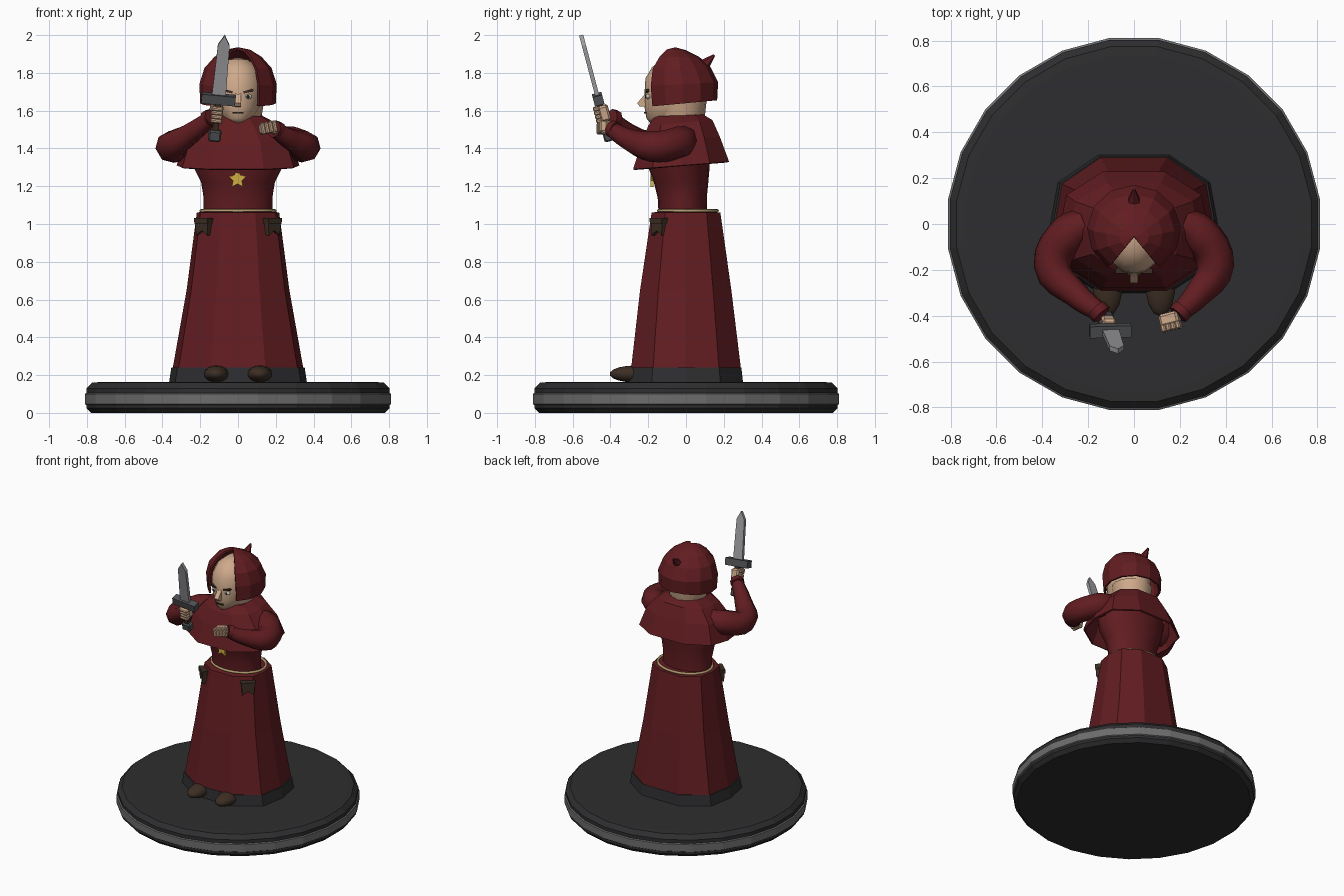
import bpy, bmesh, math
from mathutils import Vector, Matrix

if "Cube" in bpy.data.objects:
    bpy.data.objects.remove(bpy.data.objects["Cube"])

def mat(name, c):
    m = bpy.data.materials.new(name)
    m.diffuse_color = (*c, 1)
    m.use_nodes = True
    m.node_tree.nodes["Principled BSDF"].inputs["Base Color"].default_value = m.diffuse_color
    return m

RED = mat("red_cloth", (.12, .012, .015))
SKIN = mat("skin", (.62, .40, .26))
DARK = mat("dark", (.027, .027, .029))
BAND = mat("band_grey", (.15, .15, .15))
STEEL = mat("steel", (.33, .33, .35))
IRON = mat("iron", (.08, .083, .09))
LEATHER = mat("leather", (.045, .027, .017))
GOLD = mat("gold", (.62, .42, .05))
ROPE = mat("rope", (.45, .33, .16))
WHITE = mat("eye_white", (.6, .57, .5))

def finish(name, bm, m, smooth=None, fix=True):
    if fix:
        bmesh.ops.recalc_face_normals(bm, faces=bm.faces[:])
    me = bpy.data.meshes.new(name)
    bm.to_mesh(me)
    bm.free()
    me.materials.append(m)
    ob = bpy.data.objects.new(name, me)
    bpy.context.collection.objects.link(ob)
    if smooth:
        bpy.context.view_layer.objects.active = ob
        ob.select_set(True)
        bpy.ops.object.shade_smooth_by_angle(angle=math.radians(smooth))
        ob.select_set(False)
    return ob

def circle(n, a0=0, a1=None):
    """Unit points, angle measured from the front (-y)."""
    if a1 is None:
        return [(math.sin(a0 + 2*math.pi*i/n), -math.cos(a0 + 2*math.pi*i/n)) for i in range(n)]
    return [(math.sin(a0 + (a1-a0)*i/n), -math.cos(a0 + (a1-a0)*i/n)) for i in range(n+1)]

def loft(name, sections, shape, m, smooth=None, closed=True, caps=True, thick=0):
    """Sections: z at front, z at back, half width, front y, back y."""
    bm = bmesh.new()
    rings = []
    for zf, zb, rx, yf, yb in sections:
        rings.append([bm.verts.new((rx*x, (yf+yb)/2 + (yb-yf)/2*y, (zf+zb)/2 + (zb-zf)/2*y))
                      for x, y in shape])
    n = len(shape)
    for a, b in zip(rings, rings[1:]):
        for i in range(n if closed else n-1):
            j = (i+1) % n
            bm.faces.new((a[i], a[j], b[j], b[i]))
    if caps:
        bm.faces.new(rings[0])
        bm.faces.new(rings[-1])
    ob = finish(name, bm, m, smooth)
    if thick:
        s = ob.modifiers.new("cloth", 'SOLIDIFY')
        s.thickness = thick
        s.offset = -1
    return ob

def box(name, loc, size, m, rot=Matrix(), bevel=0):
    bm = bmesh.new()
    bmesh.ops.create_cube(bm, size=1, matrix=Matrix.Translation(loc) @ rot @ Matrix.Diagonal((*size, 1)))
    if bevel:
        bmesh.ops.bevel(bm, geom=bm.edges[:], offset=bevel, segments=1, affect='EDGES')
    return finish(name, bm, m)

def ball(name, loc, r, m, seg=16, smooth=60, rot=Matrix()):
    bm = bmesh.new()
    bmesh.ops.create_uvsphere(bm, u_segments=seg, v_segments=seg*2//3, radius=1,
                              matrix=Matrix.Translation(loc) @ rot @ Matrix.Diagonal((*r, 1)))
    return finish(name, bm, m, smooth)

def tube(name, pts, m, cyclic=False):
    """Smooth tube through points (x, y, z, radius)."""
    cu = bpy.data.curves.new(name, 'CURVE')
    cu.dimensions, cu.bevel_depth, cu.bevel_resolution = '3D', 1, 2
    cu.use_fill_caps = True
    sp = cu.splines.new('BEZIER')
    sp.resolution_u = 4
    sp.use_cyclic_u = cyclic
    sp.bezier_points.add(len(pts)-1)
    for p, (x, y, z, r) in zip(sp.bezier_points, pts):
        p.co, p.radius = (x, y, z), r
        p.handle_left_type = p.handle_right_type = 'AUTO'
    cu.materials.append(m)
    ob = bpy.data.objects.new(name, cu)
    bpy.context.collection.objects.link(ob)
    return ob

def plate(name, outline, depth, m, mw):
    """Flat outline in local x/z, extruded along local y."""
    bm = bmesh.new()
    f = bm.faces.new([bm.verts.new((x, -depth/2, z)) for x, z in outline])
    ext = bmesh.ops.extrude_face_region(bm, geom=[f])
    bmesh.ops.translate(bm, vec=(0, depth, 0), verts=[v for v in ext['geom'] if isinstance(v, bmesh.types.BMVert)])
    bm.transform(mw)
    return finish(name, bm, m)

# Round stand
C24 = circle(24, math.pi/24)
disc = lambda z, r: (z, z, r, -r, r)
loft("stand", [disc(0, .785), disc(.025, .81), disc(.13, .81), disc(.16, .78), disc(.163, .74)], C24, DARK)
loft("stand_band", [disc(.042, .81), disc(.047, .818), disc(.1, .818), disc(.105, .81)], C24, BAND)

# Ten-sided robe skirt, dark hem, rope belt
half = [(.42, 1), (.91, .6), (1, 0), (.91, -.6), (.42, -1)]
TEN = half + [(-x, y) for x, y in reversed(half)]
loft("hem", [(.16, .16, .365, -.302, .302), (.24, .24, .353, -.293, .293)], TEN, DARK)
loft("skirt", [(.24, .24, .345, -.29, .29), (.65, .65, .272, -.243, .24), (1.06, 1.06, .218, -.182, .182),
               (1.065, 1.065, .19, -.15, .15)], TEN, RED)
tube("rope_belt", [(.195*x, .01+.155*y, 1.07, .009) for x, y in circle(12)], ROPE, True)

# Torso and shoulder cape
loft("torso", [(1.05, 1.05, .182, -.145, .112), (1.14, 1.14, .182, -.15, .11), (1.22, 1.22, .195, -.17, .118),
               (1.3, 1.3, .235, -.2, .125), (1.42, 1.42, .26, -.21, .13), (1.52, 1.52, .19, -.19, .12),
               (1.58, 1.58, .1, -.15, .08)], circle(20), RED, 60)
loft("cape", [(1.29, 1.33, .325, -.28, .228), (1.43, 1.46, .28, -.235, .18), (1.52, 1.55, .2, -.2, .14),
              (1.57, 1.58, .125, -.165, .09)], TEN, RED, caps=False, thick=.012)

# Head with neck and face
loft("neck", [(1.5, 1.5, .1, -.13, .08), (1.57, 1.57, .125, -.15, .1), (1.66, 1.66, .14, -.16, .11)],
     circle(16), SKIN, 60)
loft("head", [(1.535, 1.54, .05, -.19, .03), (1.56, 1.55, .085, -.21, .07), (1.62, 1.61, .117, -.22, .1),
              (1.69, 1.69, .132, -.22, .11), (1.77, 1.77, .132, -.215, .11), (1.83, 1.83, .105, -.18, .09),
              (1.87, 1.87, .055, -.13, .04), (1.88, 1.88, .01, -.07, -.03)], circle(16), SKIN, 60)
plate("nose", [(-.21, 1.70), (-.232, 1.67), (-.258, 1.64), (-.245, 1.622), (-.21, 1.62)], .034, SKIN,
      Matrix(((0, 1, 0, 0), (1, 0, 0, 0), (0, 0, 1, 0), (0, 0, 0, 1))))
box("mouth", (0, -.216, 1.588), (.06, .012, .008), LEATHER)
for s in (-1, 1):
    ball("eye", (s*.053, -.2, 1.675), (.022, .014, .013), WHITE, 12)
    ball("pupil", (s*.053, -.213, 1.675), (.008, .005, .008), DARK, 8)
    box("brow", (s*.055, -.205, 1.703), (.055, .02, .012), LEATHER, Matrix.Rotation(-s*.25, 4, 'Y'))

# Hood: dome with a wedge cut out for the face, small point at the back
a = math.radians(34)
loft("hood", [(1.62, 1.655, .2, -.21, .165), (1.73, 1.75, .205, -.22, .17), (1.82, 1.83, .178, -.205, .13),
              (1.885, 1.885, .125, -.16, .07), (1.925, 1.92, .065, -.11, 0), (1.935, 1.935, .004, -.06, -.055)],
     circle(10, a, 2*math.pi-a), RED, closed=False, caps=False, thick=.014)
bm = bmesh.new()
d = Vector((0, .075, .075))
bmesh.ops.create_cone(bm, cap_ends=True, segments=6, radius1=.042, radius2=.006, depth=d.length,
    matrix=Matrix.Translation(Vector((0, .075, 1.82)) + d/2) @ d.to_track_quat('Z', 'Y').to_matrix().to_4x4())
finish("hood_point", bm, RED)

# Fist: palm, four fingers stacked along the axis, thumb
def fist(c, axis, side):
    c, z = Vector(c), Vector(axis).normalized()
    y = Vector((0, -1, 0))
    y = (y - z*y.dot(z)).normalized()
    x = y.cross(z)
    R = Matrix((x, y, z)).transposed().to_4x4()
    M = Matrix.Translation(c) @ R
    box("palm", M @ Vector((0, -.012, 0)), (.06, .055, .085), SKIN, R, .01)
    for i in range(4):
        box("finger", M @ Vector((0, .022, -.033+.022*i)), (.062, .036, .021), SKIN, R, .006)
    box("thumb", M @ Vector((side*.03, .005, .03)), (.022, .055, .024), SKIN, R, .006)

# Sword along a slanted axis
base, tip = Vector((-.126, -.405, 1.435)), Vector((-.07, -.555, 2.0))
z = (tip-base).normalized()
x = (Vector((1, 0, 0)) - z*z.x).normalized()
R = Matrix((x, z.cross(x), z)).transposed().to_4x4()
S = Matrix.Translation(base) @ R
L = (tip-base).length
box("pommel", S @ Vector((0, 0, .035)), (.066, .05, .06), IRON, R, .008)
box("grip", S @ Vector((0, 0, .14)), (.032, .032, .18), LEATHER, R)
box("guard", S @ Vector((0, 0, .235)), (.18, .052, .05), IRON, R)
plate("blade", [(-.037, .25), (.037, .25), (.031, L-.055), (0, L), (-.031, L-.055)], .022, STEEL, S)
fist(S @ Vector((0, 0, .155)), z, 1)
fist((.158, -.425, 1.51), (1, .25, .2), -1)

# Sleeves with cuffs
for s, wx, wz in ((-1, .145, 1.56), (1, .195, 1.50)):
    side = "right" if s < 0 else "left"
    tube(side + "_sleeve", [(s*.2, .0, 1.45, .07), (s*.28, -.04, 1.43, .088), (s*.355, -.18, 1.41, .083),
                            (s*(.355+wx)/2, -.31, (1.42+wz)/2-.01, .058), (s*wx, -.39, wz, .042)], RED)
    tube(side + "_cuff", [(s*(wx+.02), -.37, wz-.005, .048), (s*(wx-.004), -.396, wz+.003, .047)], RED)
    # Shoes and belt pouches
    ball(side + "_shoe", (s*.115, -.27, .206), (.066, .135, .045), LEATHER, 14)
    M = Matrix.Translation((s*.183, -.145, .985)) @ Matrix.Rotation(s*math.radians(42), 4, 'Z')
    plate(side + "_pouch", [(-.045, .045), (-.04, -.045), (0, -.02), (.04, -.045), (.045, .045)], .03, LEATHER, M)
    plate(side + "_pouch_flap", [(-.05, .047), (-.045, .015), (.045, .015), (.05, .047)], .042, LEATHER, M)

# Star pendant on the chest
star = [((.05 if i % 2 == 0 else .025)*math.sin(i*math.pi/5), (.05 if i % 2 == 0 else .025)*math.cos(i*math.pi/5))
        for i in range(10)]
plate("star_pendant", star, .016, GOLD, Matrix.Translation((-.003, -.18, 1.237)))
tube("pendant_cord", [(0, -.18, 1.28, .005), (0, -.2, 1.31, .005)], GOLD)
